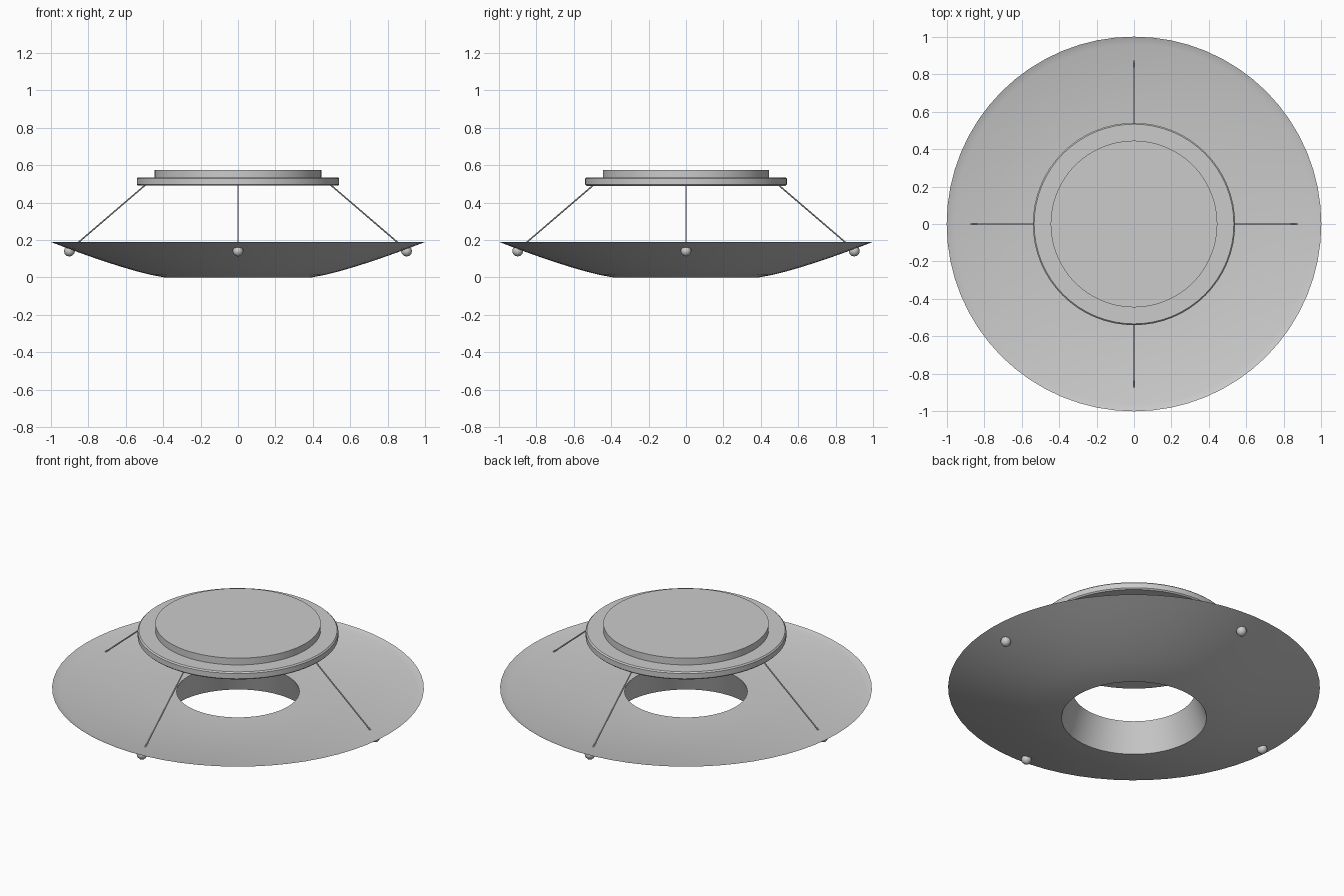
import bpy, bmesh, math
from mathutils import Vector

if "Cube" in bpy.data.objects:
    bpy.data.objects.remove(bpy.data.objects["Cube"])


def finish(bm, name, angle=30):
    bmesh.ops.recalc_face_normals(bm, faces=bm.faces)
    me = bpy.data.meshes.new(name)
    bm.to_mesh(me)
    bm.free()
    ob = bpy.data.objects.new(name, me)
    bpy.context.collection.objects.link(ob)
    bpy.ops.object.select_all(action='DESELECT')
    ob.select_set(True)
    bpy.context.view_layer.objects.active = ob
    bpy.ops.object.shade_smooth_by_angle(angle=math.radians(angle))
    return ob


def lathe(name, profile, closed, segments=64):
    """Turn an (r, z) profile around the z axis."""
    bm = bmesh.new()
    verts = [bm.verts.new((r, 0, z)) for r, z in profile]
    pairs = list(zip(verts, verts[1:]))
    if closed:
        pairs.append((verts[-1], verts[0]))
    edges = [bm.edges.new(p) for p in pairs]
    bmesh.ops.spin(bm, geom=verts + edges, cent=(0, 0, 0), axis=(0, 0, 1),
                   angle=math.tau, steps=segments, use_merge=True)
    bmesh.ops.remove_doubles(bm, verts=bm.verts, dist=1e-5)
    return finish(bm, name)


# lower dish: curved underside, nearly flat top, tapered centre hole
under = [(0.39 + 0.61 * t, 0.19 * t ** 1.25) for t in [i / 8 for i in range(9)]]
lathe("lower_dish", under + [(0.96, 0.175), (0.33, 0.17)], True)

# upper stepped disc
lathe("upper_disc", [(0, 0.49), (0.533, 0.49), (0.54, 0.497), (0.54, 0.528),
                     (0.533, 0.535), (0.445, 0.535), (0.445, 0.575), (0, 0.575)], False)

# thin support rods and small feet, one of each per quarter turn
for i in range(4):
    a = i * math.pi / 2
    out = Vector((math.cos(a), math.sin(a), 0))
    p, q = out * 0.87 + Vector((0, 0, 0.172)), out * 0.49 + Vector((0, 0, 0.498))
    d = q - p
    bm = bmesh.new()
    bmesh.ops.create_cone(bm, cap_ends=True, segments=8, radius1=0.004,
                          radius2=0.004, depth=d.length)
    rod = finish(bm, f"support_rod_{i + 1}")
    rod.location = (p + q) / 2
    rod.rotation_euler = d.to_track_quat('Z', 'Y').to_euler()

    bm = bmesh.new()
    bmesh.ops.create_uvsphere(bm, u_segments=8, v_segments=6, radius=0.029)
    foot = finish(bm, f"foot_{i + 1}", 60)
    foot.location = out * 0.9 + Vector((0, 0, 0.141))
